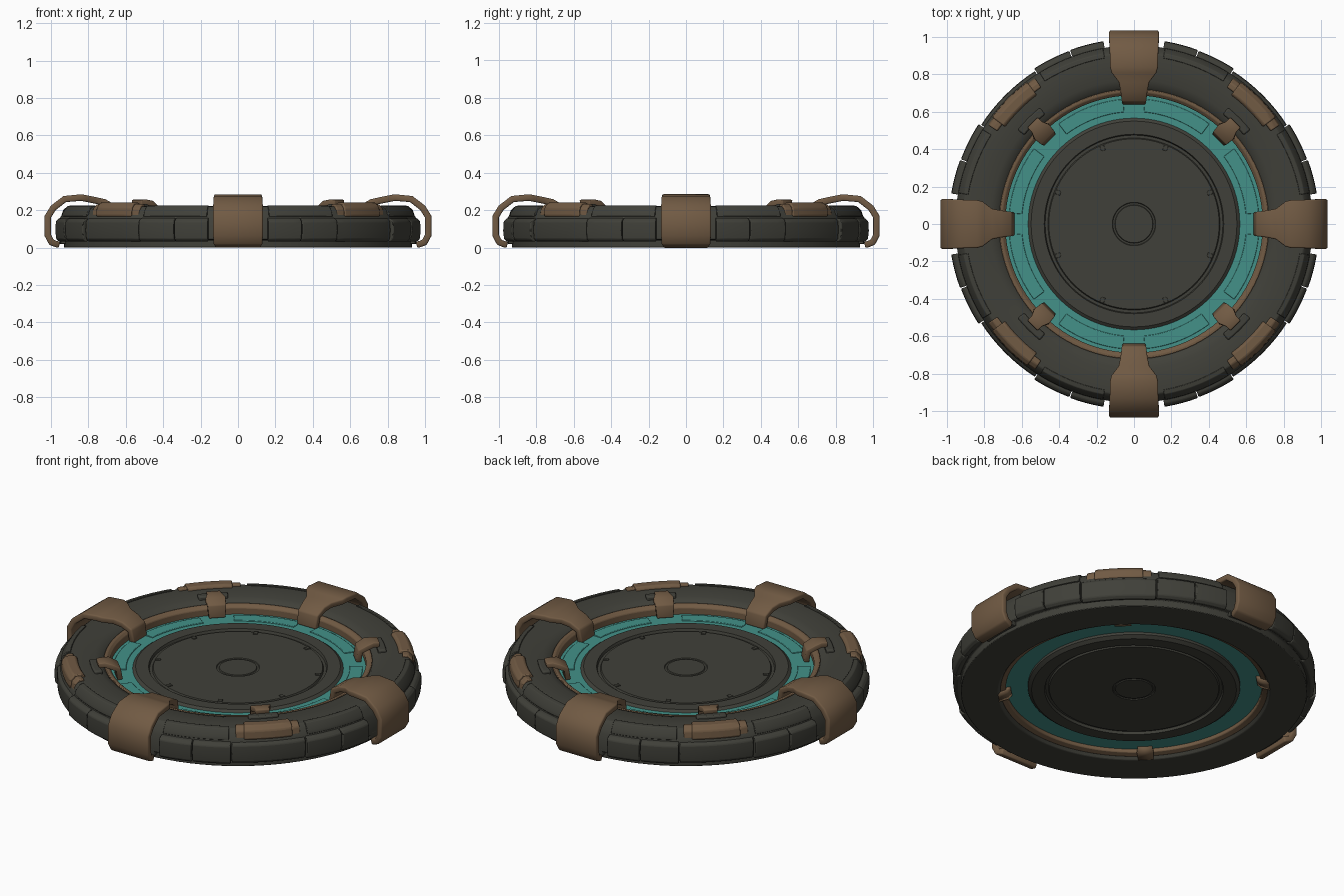
import bpy, bmesh, math
from mathutils import Matrix

cube = bpy.data.objects.get("Cube")
if cube:
    bpy.data.objects.remove(cube)


def material(name, rgb):
    m = bpy.data.materials.new(name)
    m.use_nodes = True
    m.diffuse_color = (*rgb, 1)
    m.node_tree.nodes["Principled BSDF"].inputs["Base Color"].default_value = (*rgb, 1)
    return m


DARK = material("dark metal", (0.051, 0.051, 0.041))
BROWN = material("worn bronze", (0.165, 0.103, 0.057))
TEAL = material("teal glow", (0.056, 0.285, 0.25))


def finish(name, bm, mat, bevel=0.0, thickness=0.0):
    """Turn a bmesh into a bevelled object with smooth shading."""
    if not thickness:
        bmesh.ops.recalc_face_normals(bm, faces=bm.faces)
    me = bpy.data.meshes.new(name)
    bm.to_mesh(me)
    bm.free()
    ob = bpy.data.objects.new(name, me)
    bpy.context.collection.objects.link(ob)
    me.materials.append(mat)
    if thickness:
        s = ob.modifiers.new("Thickness", 'SOLIDIFY')
        s.thickness = thickness
        s.offset = -1
    if bevel:
        b = ob.modifiers.new("Bevel", 'BEVEL')
        b.width = bevel
        b.segments = 2
        b.limit_method = 'ANGLE'
        b.angle_limit = math.radians(35)
    bpy.ops.object.select_all(action='DESELECT')
    ob.select_set(True)
    bpy.context.view_layer.objects.active = ob
    bpy.ops.object.shade_smooth_by_angle(angle=math.radians(35))
    return ob


def sweep(name, profile, mat, start=0, end=360, bevel=0.0):
    """Sweep a closed (radius, height) profile around z between two angles."""
    full = end - start == 360
    steps = 96 if full else max(2, round((end - start) / 3))
    bm = bmesh.new()
    rings = []
    for i in range(steps if full else steps + 1):
        a = math.radians(start + (end - start) * i / steps)
        rings.append([bm.verts.new((r * math.cos(a), r * math.sin(a), z))
                      for r, z in profile])
    n = len(profile)
    for i in range(steps):
        p, q = rings[i], rings[(i + 1) % len(rings)]
        for j in range(n):
            k = (j + 1) % n
            if profile[j][0] or profile[k][0]:
                bm.faces.new((p[j], p[k], q[k], q[j]))
    if not full:
        bm.faces.new(rings[0])
        bm.faces.new(rings[-1])
    bmesh.ops.remove_doubles(bm, verts=bm.verts, dist=1e-5)
    bmesh.ops.dissolve_degenerate(bm, edges=bm.edges, dist=1e-6)
    return finish(name, bm, mat, bevel)


def strap(name, path, mat, angle, thickness, bevel):
    """Fold a strip along (radius, height, half width) points at an angle."""
    bm = bmesh.new()
    rows = [[bm.verts.new((r, s * w, z)) for s in (-1, 1)] for r, z, w in path]
    for a, b in zip(rows, rows[1:]):
        bm.faces.new((a[0], b[0], b[1], a[1]))
    bm.transform(Matrix.Rotation(math.radians(angle), 4, 'Z'))
    return finish(name, bm, mat, bevel, thickness)


def box(r0, r1, z0, z1):
    return [(r0, z0), (r1, z0), (r1, z1), (r0, z1)]


# Main ring with its foot
sweep("ring_body", [(.715, .02), (.73, 0), (.93, 0), (.93, .04), (.955, .045),
                    (.955, .155), (.945, .17), (.935, .2), (.915, .218),
                    (.86, .222), (.77, .215), (.735, .205), (.715, .185)],
      DARK, bevel=.004)

# Bronze lining of the opening
sweep("inner_trim", [(.688, .025), (.72, .015), (.722, .2), (.705, .2), (.688, .185)],
      BROWN, bevel=.004)

# Teal band, visible above and below
sweep("teal_band", box(.55, .7, .045, .148), TEAL)

# Central disc with grooves on both faces
top = [(0, .155), (.1, .155), (.103, .15), (.113, .15), (.116, .155), (.455, .155),
       (.46, .145), (.475, .145), (.48, .16), (.55, .16), (.57, .145)]
sweep("centre_disc", top + [(r, .175 - z) for r, z in reversed(top)], DARK)

clamp_path = [(.95, .03, .12), (.985, .04, .13), (1, .07, .133), (1, .16, .133),
              (.975, .2, .133), (.92, .243, .13), (.84, .25, .128),
              (.815, .245, .12), (.765, .235, .082), (.72, .225, .072),
              (.68, .205, .066), (.672, .145, .062)]
outer = [(.94, .04), (.965, .03), (.983, .045), (.988, .09), (.985, .14),
         (.97, .155), (.94, .16)]

for quarter in range(4):
    base = 90 * quarter
    # Clamps on the four axes
    strap("clamp", clamp_path, BROWN, base, .035, .008)
    sweep("clamp_foot", box(.88, .955, .02, .06), DARK, base - 7, base + 7, .004)
    for side in (-1, 1):
        # Raised ribs on each clamp
        strap("clamp_rib", [(.955, .222, .02), (.92, .25, .02), (.85, .254, .02)],
              BROWN, base + side * 4.6, .02, .004)
        # Wide armour panels on the rim, in two lengths
        mid = base + 45
        a, b = sorted((mid + side * 12.3, mid + side * 24.5))
        sweep("rim_panel", outer, DARK, a, b, .005)
        a, b = sorted((mid + side * 24.8, mid + side * 35.5))
        sweep("rim_panel_end", [(r + .003, z) for r, z in outer], DARK, a, b, .005)
        # Bevelled upper plates between clamps and diagonals
        a, b = sorted((mid + side * 13, mid + side * 35))
        sweep("upper_plate", [(.9, .2), (.955, .165), (.952, .185), (.925, .222),
                              (.9, .226)], DARK, a, b, .003)
    sweep("rim_panel_middle", [(r - .014, z) for r, z in outer], DARK,
          mid - 12, mid + 12, .005)

    # Diagonal bronze plate with chamfered ends
    sweep("diagonal_plate", [(.87, .2), (.94, .16), (.952, .17), (.948, .215),
                             (.925, .24), (.875, .24), (.862, .225)],
          BROWN, mid - 8, mid + 8, .006)
    sweep("diagonal_plate_tips", [(.88, .2), (.935, .16), (.944, .17), (.938, .21),
                                  (.915, .232), (.885, .232)],
          BROWN, mid - 10.8, mid + 10.8, .006)

    # Small inner clip and its dark bracket
    strap("clip", [(.765, .225, .038), (.735, .228, .04), (.705, .222, .055),
                   (.672, .205, .05), (.665, .15, .045)], BROWN, mid, .03, .005)
    strap("clip_underside", [(.662, .14, .04), (.662, .035, .04), (.68, .018, .045),
                             (.73, -.0, .04)], BROWN, mid, -.02, 0)
    sweep("clip_bracket", box(.755, .8, .19, .232), DARK, mid - 6, mid + 6, .008)

    # Thin raised pads on the teal band
    sweep("teal_pad", box(.6, .67, .14, .153), TEAL, base + 5, base + 37, .003)
    sweep("teal_pad", box(.6, .67, .14, .153), TEAL, base + 53, base + 85, .003)

    # Small lugs around the disc
    for turn in (22.5, 67.5):
        sweep("disc_lug", box(.425, .455, .15, .16), DARK,
              base + turn - 1.5, base + turn + 1.5, .002)
